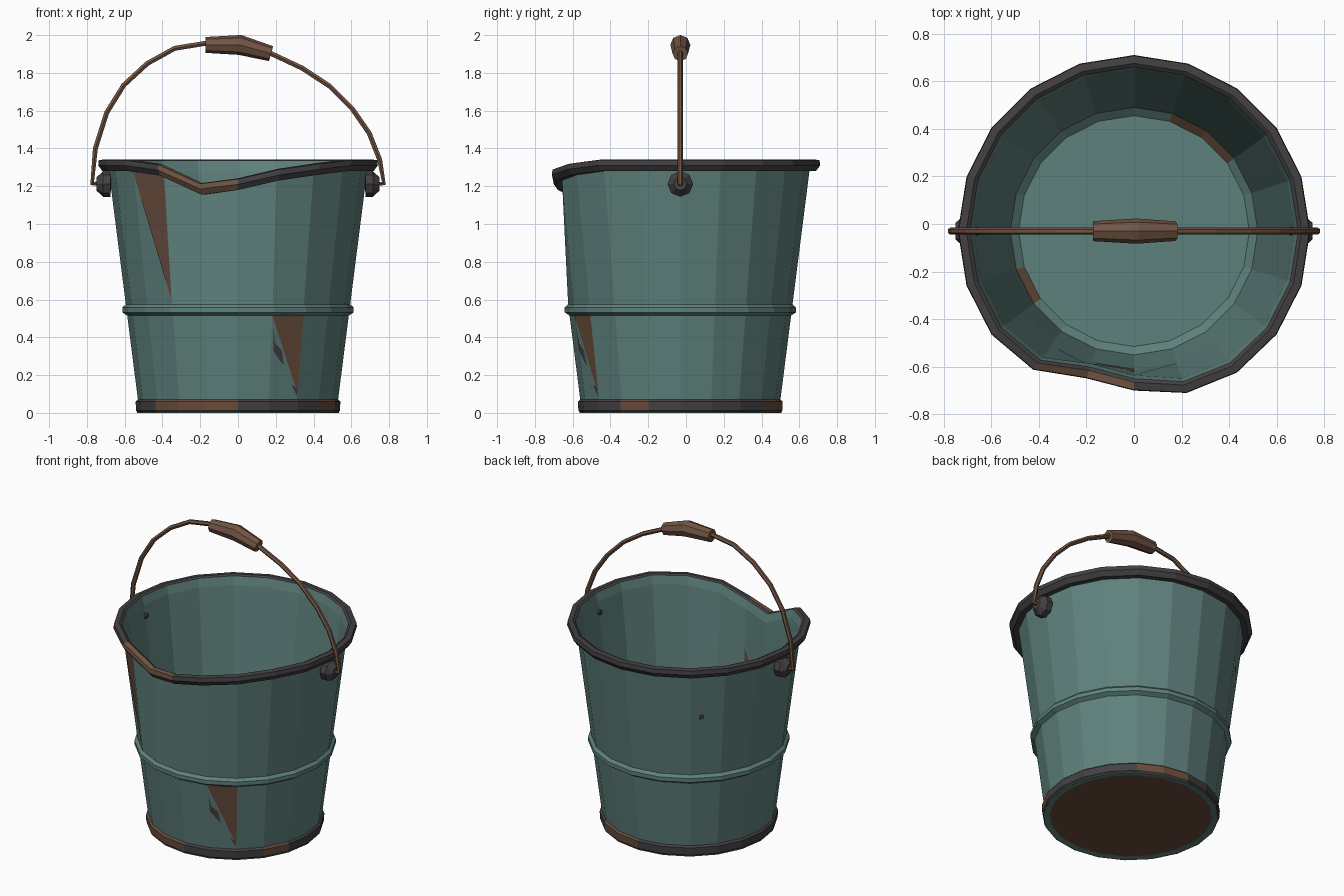
import bpy, bmesh, math
from mathutils import Vector

SIDES = 20
CENTRE_Y = -0.03

if "Cube" in bpy.data.objects:
    bpy.data.objects.remove(bpy.data.objects["Cube"])


def material(name, rgb):
    m = bpy.data.materials.new(name)
    m.use_nodes = True
    m.diffuse_color = (*rgb, 1)
    m.node_tree.nodes["Principled BSDF"].inputs["Base Color"].default_value = (*rgb, 1)
    return m


teal = material("teal paint", (0.114, 0.22, 0.203))
rust = material("rust brown", (0.14, 0.073, 0.045))
iron = material("dark iron", (0.056, 0.051, 0.054))
wood = material("handle brown", (0.165, 0.09, 0.057))

# Bent lip at the front: step around the pail -> (inward push, drop)
DENT = {-2: (0.02, 0.025), -1: (0.09, 0.125), 0: (0.07, 0.1), 1: (0.025, 0.05), 2: (0.005, 0.02)}


def outer(z):
    return 0.521 + 0.127 * z


def inner(z):
    return 0.507 + 0.1314 * z


def ring_point(k, r, z):
    """Point at step k (0 = front) with the bent lip applied."""
    push, drop = DENT.get((k + 10) % SIDES - 10, (0, 0))
    w = min(max((z - 0.575) / 0.705, 0), 1)
    a = math.radians(-90 + 360 / SIDES * k)
    r -= push * w
    return Vector((r * math.cos(a), r * math.sin(a) + CENTRE_Y, z - drop * w))


def add_object(name, mesh, mats):
    for m in mats:
        mesh.materials.append(m)
    ob = bpy.data.objects.new(name, mesh)
    bpy.context.collection.objects.link(ob)
    return ob


def finish(name, bm, mats):
    mesh = bpy.data.meshes.new(name)
    bm.to_mesh(mesh)
    bm.free()
    return add_object(name, mesh, mats)


def lathe(name, profile, mats, rule, caps=None):
    """Turn a profile; rule(segment, step) gives the material slot."""
    bm = bmesh.new()
    rings = [[bm.verts.new(ring_point(k, r, z)) for k in range(SIDES)] for r, z in profile]
    for s, (a, b) in enumerate(zip(rings, rings[1:])):
        for k in range(SIDES):
            n = (k + 1) % SIDES
            bm.faces.new((a[k], a[n], b[n], b[k])).material_index = rule(s, k)
    if caps:
        bm.faces.new(rings[0][::-1]).material_index = caps[0]
        bm.faces.new(rings[-1]).material_index = caps[1]
    return finish(name, bm, mats)


def patch(name, pts, mat, radius=outer, lift=0.003):
    """Thin flake lying on one wall facet; pts are (step, height)."""
    bm = bmesh.new()
    verts = []
    for k, z in pts:
        k0 = math.floor(k)
        r = radius(z) + lift
        verts.append(bm.verts.new(ring_point(k0, r, z).lerp(ring_point(k0 + 1, r, z), k - k0)))
    f = bm.faces.new(verts)
    f.normal_update()
    side = f.normal.dot(f.calc_center_median() - Vector((0, CENTRE_Y, 0)))
    if side * lift < 0:
        f.normal_flip()
    return finish(name, bm, [mat])


def tube(name, pts, radii, mat, res):
    cu = bpy.data.curves.new(name + " path", "CURVE")
    cu.dimensions = "3D"
    cu.bevel_depth = 1
    cu.bevel_resolution = res
    cu.use_fill_caps = True
    sp = cu.splines.new("POLY")
    sp.use_smooth = False
    sp.points.add(len(pts) - 1)
    for p, (x, z), r in zip(sp.points, pts, radii):
        p.co = (x, CENTRE_Y, z, 1)
        p.radius = r
    tmp = bpy.data.objects.new(name + " path", cu)
    bpy.context.collection.objects.link(tmp)
    bpy.context.view_layer.update()
    mesh = bpy.data.meshes.new_from_object(tmp.evaluated_get(bpy.context.evaluated_depsgraph_get()))
    bpy.data.objects.remove(tmp)
    mesh.materials.clear()
    for p in mesh.polygons:
        p.use_smooth = False
        p.material_index = 0
    return add_object(name, mesh, [mat])


# Pail: underside, outer wall with ridge, inner wall, floor
shell = [(0.495, 0.004), (0.535, 0), (outer(0.07), 0.07), (outer(0.515), 0.515),
         (0.612, 0.532), (0.612, 0.558), (outer(0.575), 0.575), (outer(1.28), 1.28),
         (0.69, 1.335), (inner(1.28), 1.28), (inner(0.575), 0.575), (0.52, 0.1), (0.485, 0.07)]
FLOOR_EDGE = len(shell) - 2
lathe("pail", shell, [teal, rust],
      lambda s, k: int(s == FLOOR_EDGE and k in (7, 8, 16)), caps=(1, 0))

# Base hoop and rolled rim, rusted in places
lathe("base_hoop", [(0.53, 0), (0.54, 0.012), (0.542, 0.06), (0.528, 0.072)], [iron, rust],
      lambda s, k: int(k in (17, 18, 19, 3, 8, 9)))
lathe("rim", [(0.68, 1.28), (0.718, 1.28), (0.74, 1.31), (0.737, 1.338), (0.705, 1.342), (0.689, 1.33)],
      [iron, wood], lambda s, k: int(k in (18, 19) and s in (1, 2, 3)))

# Rust streaks and chipped paint
patch("upper_rust_streak", [(-3, 1.275), (-2, 1.275), (-2, 0.6)], rust)
patch("lower_rust_streak", [(1, 0.515), (2, 0.515), (2, 0.1)], rust)
patch("inner_rust_streak", [(-1, 0.58), (0, 0.58), (0, 0.98)], rust, inner, -0.004)
patch("lower_chip", [(1.05, 0.45), (1.12, 0.37), (1.36, 0.33), (1.45, 0.25), (1.3, 0.28), (1.07, 0.33)],
      iron, lift=0.005)
patch("chip_tip", [(1.75, 0.15), (1.95, 0.13), (1.97, 0.09)], iron, lift=0.005)
patch("chip_top", [(1.2, 0.51), (1.5, 0.53), (1.75, 0.51)], iron, lift=0.005)
patch("back_chip", [(12.25, 0.96), (12.4, 0.97), (12.4, 1.0), (12.25, 1.0)], iron)

# Pivot bolts on both sides
for side, label in ((1, "left"), (-1, "right")):
    xs = (0.65, 0.672, 0.676, 0.715, 0.733, 0.75)
    tube(label + "_bolt", [(side * x, 1.212) for x in xs],
         (0.015, 0.02, 0.068, 0.068, 0.05, 0.035), iron, 2)

# Wire bail, slightly lopsided
bail = [(-0.72, 1.212), (-0.772, 1.215), (-0.755, 1.4), (-0.695, 1.59), (-0.605, 1.735),
        (-0.48, 1.85), (-0.335, 1.93), (-0.17, 1.957), (0, 1.95), (0.17, 1.905), (0.34, 1.825),
        (0.485, 1.73), (0.605, 1.61), (0.695, 1.48), (0.75, 1.34), (0.772, 1.215), (0.72, 1.212)]
tube("bail_wire", bail, [0.015] * len(bail), wood, 1)

# Wooden grip, fatter in the middle
tube("grip", [(-0.172, 1.948), (0.01, 1.948), (0.175, 1.902)], (0.042, 0.053, 0.041), wood, 2)
